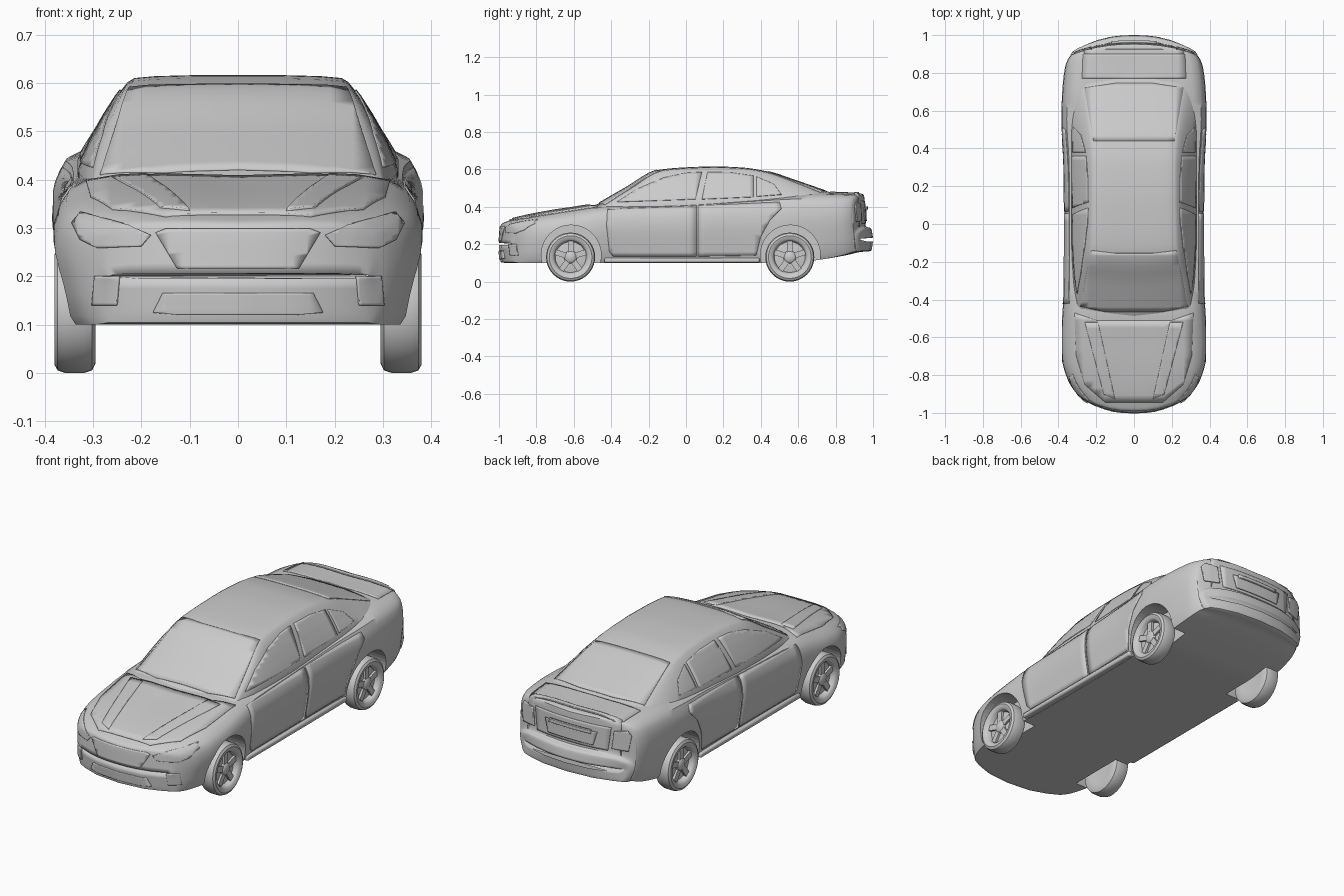
import bpy, bmesh, math
from mathutils import Vector, Matrix
from mathutils.bvhtree import BVHTree

if "Cube" in bpy.data.objects:
    bpy.data.objects.remove(bpy.data.objects["Cube"])


def finish(name, bm, angle=35, mirror=False):
    bmesh.ops.recalc_face_normals(bm, faces=bm.faces)
    me = bpy.data.meshes.new(name)
    bm.to_mesh(me)
    bm.free()
    ob = bpy.data.objects.new(name, me)
    bpy.context.collection.objects.link(ob)
    bpy.ops.object.select_all(action='DESELECT')
    ob.select_set(True)
    bpy.context.view_layer.objects.active = ob
    bpy.ops.object.shade_smooth_by_angle(angle=math.radians(angle))
    if mirror:
        ob.modifiers.new("mirror", 'MIRROR')
    return ob


def smooth(rows, n):
    """Monotone cubic interpolation between station rows."""
    def slope(a, b, c):
        d, e = b - a, c - b
        return 0 if d * e <= 0 else 2 * d * e / (d + e)
    out, last = [], len(rows) - 1
    for i in range(last):
        a, b = rows[i], rows[i + 1]
        p = rows[i - 1] if i else [2 * u - v for u, v in zip(a, b)]
        q = rows[i + 2] if i + 2 <= last else [2 * v - u for u, v in zip(a, b)]
        for k in range(n):
            t = k / n
            out.append([(2*t**3 - 3*t*t + 1) * u + (t**3 - 2*t*t + t) * slope(o, u, v)
                        + (3*t*t - 2*t**3) * v + (t**3 - t*t) * slope(u, v, w)
                        for o, u, v, w in zip(p, a, b, q)])
    return out + [list(rows[-1])]


def loft(name, stations, section, n=5):
    bm, rings = bmesh.new(), []
    for s in smooth(stations, n):
        half = section(s)
        ring = half + [(-x, y, z) for x, y, z in half[-2:0:-1]]
        rings.append([bm.verts.new(p) for p in ring])
    for a, b in zip(rings, rings[1:]):
        for i in range(len(a)):
            j = (i + 1) % len(a)
            bm.faces.new((a[i], a[j], b[j], b[i]))
    bm.faces.new(rings[0])
    bm.faces.new(rings[-1])
    return finish(name, bm)


# Lower body: y, half width, plan bow, bottom z, shoulder z, deck z
body_st = [
    (-1.0, .27, .07, .195, .205, .206), (-.99, .30, .09, .104, .285, .305),
    (-.955, .335, .10, .10, .30, .325), (-.88, .36, .08, .10, .32, .345),
    (-.75, .38, .03, .10, .335, .37), (-.62, .385, 0, .10, .35, .39),
    (-.47, .379, 0, .10, .375, .412), (-.35, .37, 0, .10, .39, .415),
    (0, .368, 0, .10, .405, .42), (.3, .371, 0, .10, .425, .44),
    (.55, .385, 0, .10, .44, .465), (.7, .38, 0, .115, .445, .48),
    (.85, .365, -.02, .14, .445, .475), (.93, .345, -.05, .158, .44, .472),
    (.952, .336, -.06, .16, .42, .466), (.96, .334, -.06, .16, .275, .30),
    (.99, .315, -.07, .165, .265, .285), (1.0, .29, -.07, .215, .232, .235)]


def body_section(s):
    y, w, bow, zb, zs, zt = s
    pts = [(0, zb), (.45, zb), (.75, zb), (.9, zb)]
    pts += [(f, zb + h * (zs - zb)) for f, h in
            ((.935, .08), (.965, .3), (.99, .5), (1, .65), (.99, .82), (.965, .92), (.925, 1))]
    pts += [(f, zs + h * (zt - zs)) for f, h in ((.82, .6), (.65, .88), (.4, 1), (.2, .95), (0, .9))]
    return [(f * w, y + bow * f ** 2.4, z) for f, z in pts]


body = loft("body", body_st, body_section)

# Cabin: y, base half width, roof half width, belt z, top z, plan bow
cabin_st = [
    (-.49, .305, .30, .385, .405, .04), (-.32, .322, .276, .405, .503, .04),
    (-.15, .33, .237, .415, .597, .03), (0, .332, .231, .42, .611, .01),
    (.15, .332, .228, .425, .616, 0), (.3, .332, .228, .432, .610, 0),
    (.43, .332, .234, .44, .59, -.01), (.6, .325, .252, .45, .535, -.02),
    (.75, .295, .268, .455, .484, -.03), (.82, .28, .268, .45, .465, -.03)]


def cabin_section(s):
    y, wb, wt, zb, zt, bow = s
    ze, d = zt - .014, wb - wt
    pts = [(0, zb - .03), (wb, zb - .03), (wb, zb)]
    pts += [(wb - d * f, zb + (ze - zb) * h) for f, h in ((.24, .3), (.52, .6), (.78, .84), (1, 1))]
    pts += [(wt * .94, zt - .006), (wt * .75, zt - .002), (wt * .4, zt), (0, zt)]
    return [(x, y + bow * (x / wb) ** 2, z) for x, z in pts]


cabin = loft("cabin", cabin_st, cabin_section)

# Shell used to lay trim panels onto the curved surface
verts, polys = [], []
for ob in (body, cabin):
    base = len(verts)
    verts += [v.co.copy() for v in ob.data.vertices]
    polys += [[base + i for i in p.vertices] for p in ob.data.polygons]
shell = BVHTree.FromPolygons(verts, polys)


def panel(name, outline, direction, mirror=False, lift=.001, thick=.005, cuts=12):
    """Project a 2D outline on the shell along an axis and thicken it."""
    d = Vector(direction)
    place = {0: lambda a, b: Vector((0, a, b)), 1: lambda a, b: Vector((a, 0, b)),
             2: lambda a, b: Vector((a, b, 0))}
    ax = max(range(3), key=lambda i: abs(d[i]))
    bm = bmesh.new()
    bm.faces.new([bm.verts.new(place[ax](*p)) for p in outline])
    for k in range(3):
        if k == ax:
            continue
        lo, hi = (f(v.co[k] for v in bm.verts) for f in (min, max))
        for i in range(1, cuts):
            co, no = Vector(), Vector()
            co[k], no[k] = lo + (hi - lo) * i / cuts, 1
            bmesh.ops.bisect_plane(bm, geom=bm.verts[:] + bm.edges[:] + bm.faces[:],
                                   plane_co=co, plane_no=no, dist=1e-5)
    missed = []
    for v in bm.verts:
        hit = shell.ray_cast(v.co - d * 3, d)[0]
        if hit is None:
            missed.append(v)
        else:
            v.co = hit - d * lift
    bmesh.ops.delete(bm, geom=missed, context='VERTS')
    ob = finish(name, bm, 40, mirror)
    m = ob.modifiers.new("thickness", 'SOLIDIFY')
    m.thickness, m.offset = thick, 0
    return ob


# Doors and side glass
side = (-1, 0, 0)
panel("front_door", [(-.41, .16), (-.39, .135), (.055, .135), (.055, .405), (-.42, .385), (-.425, .3)], side, True)
panel("rear_door", [(.065, .135), (.375, .14), (.40, .24), (.45, .33), (.51, .39), (.50, .425), (.065, .405)], side, True)
panel("front_side_window", [(-.37, .425), (.05, .44), (.085, .585), (0, .58), (-.12, .555), (-.26, .495)], side, True)
panel("rear_side_window", [(.085, .44), (.36, .452), (.36, .565), (.24, .582), (.115, .585)], side, True)
panel("quarter_window", [(.378, .455), (.51, .465), (.47, .52), (.378, .56)], side, True)

# Windscreen, rear glass, roof and bonnet skins
down = (0, 0, -1)
panel("windscreen", [(-.285, -.435), (-.15, -.465), (.15, -.465), (.285, -.435),
                     (.225, -.14), (.1, -.155), (-.1, -.155), (-.225, -.14)], down)
panel("rear_window", [(-.215, .44), (.215, .44), (.262, .72), (.1, .745), (-.1, .745), (-.262, .72)], down)
panel("bonnet", [(-.15, -.945), (.15, -.945), (.26, -.85), (.305, -.7), (.315, -.47),
                 (.2, -.51), (-.2, -.51), (-.315, -.47), (-.305, -.7), (-.26, -.85)], down, thick=.008)
panel("bonnet_ridge", [(.10, -.93), (.16, -.90), (.26, -.52), (.19, -.52)], down, True, .004, .01)
panel("boot_lid", [(-.275, .77), (.275, .77), (.27, .9), (-.27, .9)], down)

# Front face
ahead = (0, 1, 0)
panel("grille", [(-.17, .29), (-.125, .215), (.125, .215), (.17, .29), (.15, .298), (-.15, .298)], ahead)
panel("headlight", [(.18, .285), (.20, .262), (.29, .258), (.325, .275), (.343, .31), (.325, .332), (.225, .305)], ahead, True)
panel("fog_lamp", [(.25, .14), (.30, .14), (.295, .20), (.245, .20)], ahead, True, .002, .008)
panel("lower_intake", [(-.175, .125), (-.12, .12), (.12, .12), (.175, .125), (.155, .165), (-.155, .165)], ahead, thick=.008)

# Rear face
back = (0, -1, 0)
panel("tail_light", [(.225, .325), (.305, .32), (.318, .40), (.30, .425), (.235, .415)], back, True, .003, .008)
panel("boot_panel", [(-.205, .31), (.205, .31), (.22, .43), (-.22, .43)], back)
panel("plate_surround", [(-.13, .325), (.13, .325), (.15, .395), (-.15, .395)], back, lift=.006, thick=.006)
panel("boot_handle", [(-.12, .385), (.12, .385), (.12, .402), (-.12, .402)], back, lift=.01, thick=.014)
panel("boot_lip", [(-.27, .925), (.27, .925), (.26, .9), (-.26, .9)], down, lift=.003, thick=.008)


# Wheels and arch cut-outs
def box(bm, size, matrix):
    bmesh.ops.create_cube(bm, size=1, matrix=matrix @ Matrix.Diagonal((*size, 1)))


tyre_profile = [(0, .352), (.06, .352), (.082, .348), (.088, .368), (.095, .376), (.114, .38),
                (.126, .373), (.131, .358), (.131, .318), (.126, .302), (.112, .295), (.08, .298), (0, .305)]
for label, yc in (("front", -.617), ("rear", .555)):
    bm = bmesh.new()
    vs = [bm.verts.new((x, 0, r)) for r, x in tyre_profile]
    es = [bm.edges.new(p) for p in zip(vs, vs[1:])]
    bmesh.ops.spin(bm, geom=vs + es, cent=(0, 0, 0), axis=(1, 0, 0), angle=math.tau, steps=40)
    bmesh.ops.remove_doubles(bm, verts=bm.verts, dist=1e-5)
    bmesh.ops.translate(bm, verts=bm.verts, vec=(0, yc, .131))
    finish(label + "_wheel", bm, 40, True)

    bm = bmesh.new()
    for k in range(5):
        box(bm, (.012, .03, .07), Matrix.Translation((.357, yc, .131))
            @ Matrix.Rotation(k * math.tau / 5, 4, 'X') @ Matrix.Translation((0, 0, .05)))
    bmesh.ops.create_uvsphere(bm, u_segments=24, v_segments=12, radius=1, matrix=Matrix.Translation(
        (.354, yc, .131)) @ Matrix.Diagonal((.018, .035, .035, 1)))
    finish(label + "_wheel_spokes", bm, 40, True)

    for sx in (-1, 1):
        bpy.ops.mesh.primitive_cylinder_add(vertices=48, radius=.16, depth=.2,
                                            location=(sx * .365, yc + .003, .142), rotation=(0, math.pi / 2, 0))
        cutter = bpy.context.object
        cutter.name = label + "_arch_cutter"
        cutter.hide_render = True
        cutter.display_type = 'WIRE'
        cutter.hide_set(True)
        m = body.modifiers.new("arch", 'BOOLEAN')
        m.operation, m.object, m.solver = 'DIFFERENCE', cutter, 'EXACT'

# Sills
bm = bmesh.new()
box(bm, (.04, .83, .026), Matrix.Translation((.343, -.022, .114)))
sill = finish("sill", bm, 35, True)
bev = sill.modifiers.new("bevel", 'BEVEL')
bev.width, bev.segments = .008, 2
